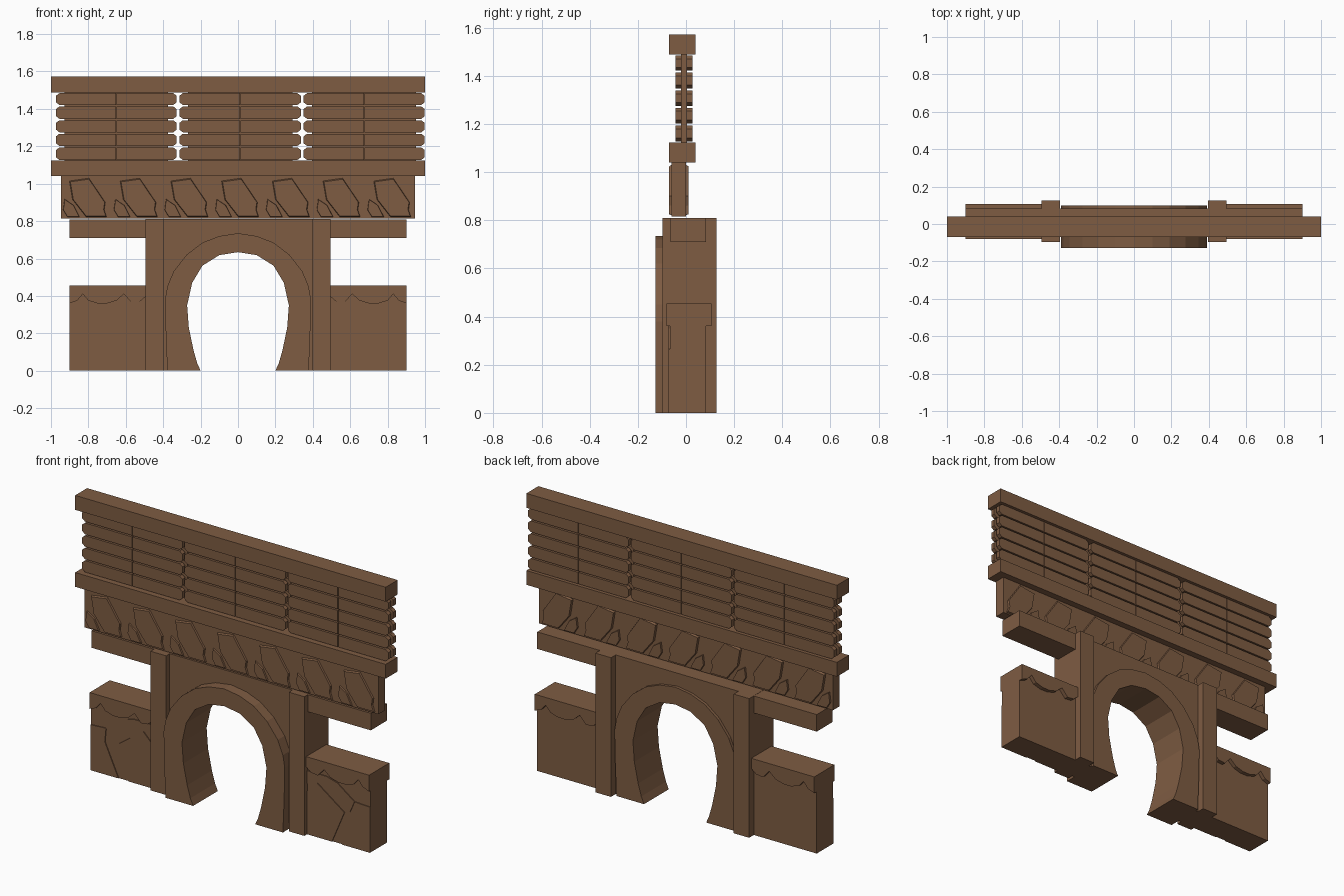
import bpy, bmesh

if "Cube" in bpy.data.objects:
    bpy.data.objects.remove(bpy.data.objects["Cube"])

brown = bpy.data.materials.new("warm brown clay")
brown.diffuse_color = (0.21, 0.107, 0.055, 1)
brown.use_nodes = True
brown.node_tree.nodes["Principled BSDF"].inputs["Base Color"].default_value = brown.diffuse_color


def prism(name, pts, y0, y1, inset=0.0):
    """Extrude an x-z outline from y0 to y1; inset shrinks the y1 face for a bevelled relief."""
    cx = sum(p[0] for p in pts) / len(pts)
    cz = sum(p[1] for p in pts) / len(pts)
    k = 1 - inset
    bm = bmesh.new()
    a = [bm.verts.new((x, y0, z)) for x, z in pts]
    b = [bm.verts.new((cx + (x - cx) * k, y1, cz + (z - cz) * k)) for x, z in pts]
    bm.faces.new(a)
    bm.faces.new(b[::-1])
    n = len(pts)
    for i in range(n):
        j = (i + 1) % n
        bm.faces.new((a[i], b[i], b[j], a[j]))
    bmesh.ops.recalc_face_normals(bm, faces=bm.faces)
    me = bpy.data.meshes.new(name)
    bm.to_mesh(me)
    bm.free()
    me.materials.append(brown)
    ob = bpy.data.objects.new(name, me)
    bpy.context.collection.objects.link(ob)
    return ob


def box(name, x0, x1, y0, y1, z0, z1):
    return prism(name, [(x0, z0), (x1, z0), (x1, z1), (x0, z1)], y0, y1)


def mirrored(half):
    """Half outline from foot to crown, completed on the other side."""
    return half + [(-x, z) for x, z in half[-2::-1]]


# Horseshoe opening and outer edge of the arch ring
hole = mirrored([(-.20, 0), (-.218, .04), (-.238, .11), (-.263, .23), (-.272, .35),
                 (-.245, .47), (-.19, .562), (-.10, .618), (0, .634)])
ring = mirrored([(-.378, 0), (-.386, .2), (-.39, .38), (-.378, .45), (-.345, .53),
                 (-.275, .62), (-.19, .685), (-.10, .72), (0, .735)])
wall = [(-.47, 0), (-.47, .81), (.47, .81), (.47, 0)]
prism("gate_wall", wall + hole[::-1], -.064, .083)
prism("arch_ring", ring + hole[::-1], -.127, .10)

# Lintel, upper beams
box("lintel", -.9, .9, -.064, .083, .71, .809)
box("rail_beam", -1, 1, -.07, .04, 1.04, 1.123)
box("top_beam", -1, 1, -.07, .04, 1.488, 1.572)

drape = [(.49, .455), (.49, .40), (.525, .37), (.57, .365), (.61, .41), (.65, .375),
         (.70, .36), (.75, .36), (.80, .375), (.83, .41), (.86, .375), (.9, .36), (.9, .455)]
stone_a = [(.49, 0), (.49, .245), (.56, .315), (.735, .19), (.655, 0)]
stone_b = [(.72, 0), (.808, .19), (.80, .27), (.9, .265), (.9, 0)]
stone_c = [(.49, .29), (.56, .345), (.77, .20), (.80, .27), (.69, .35), (.62, .37), (.49, .37)]

for s, side in ((-1, "left"), (1, "right")):
    def flip(pts):
        return [(x * s, z) for x, z in pts]
    # Pilasters and low side blocks with a scalloped drape
    prism(side + "_pilaster", flip([(.395, 0), (.495, 0), (.495, .81), (.395, .81)]), -.097, .126)
    prism(side + "_side_block", flip([(.47, 0), (.9, 0), (.9, .45), (.47, .45)]), -.067, .083)
    prism(side + "_block_drape", flip(drape), -.08, .106)
    # Cracked facing stones on the front
    for i, st in enumerate((stone_a, stone_b, stone_c)):
        prism(f"{side}_facing_stone_{i + 1}", flip(st), -.066, -.072)

# Frieze with seven carved leaves on both sides
box("frieze_slab", -.947, .947, -.061, .001, .815, 1.04)
leaf = [(.045, 1.015), (.15, 1.03), (.238, .90), (.232, .86), (.245, .822),
        (.135, .822), (.062, .915)]
bud = [(.02, .918), (.068, .885), (.10, .822), (.035, .822), (.012, .86)]
for i in range(7):
    x0 = -.947 + i * .2712
    for nm, shape in (("leaf", leaf), ("bud", bud)):
        pts = [(x0 + x, z) for x, z in shape]
        prism(f"front_{nm}_{i + 1}", pts, -.06, -.07, .05)
        prism(f"back_{nm}_{i + 1}", pts, 0, .011, .05)

# Railing panels: thin core with five slats front and back, split at the middle
edges = [1.123, 1.198, 1.271, 1.343, 1.417, 1.488]
for p, (x0, x1) in enumerate(((-.973, -.328), (-.313, .336), (.351, .998))):
    box(f"panel_core_{p + 1}", x0 + .045, x1 - .045, -.02, .004, 1.12, 1.49)
    mid = (x0 + x1) / 2
    for r in range(5):
        a, b = edges[r] + .004, edges[r + 1] - .004
        c = .014
        left = [(x0, a + c), (x0 + .018, a), (mid - .002, a), (mid - .002, b),
                (x0 + .018, b), (x0, b - c)]
        right = [(x0 + x1 - x, z) for x, z in left]
        for h, pts in (("left", left), ("right", right)):
            prism(f"front_slat_{p + 1}_{r + 1}_{h}", pts, -.018, -.043)
            prism(f"back_slat_{p + 1}_{r + 1}_{h}", pts, .002, .027)
